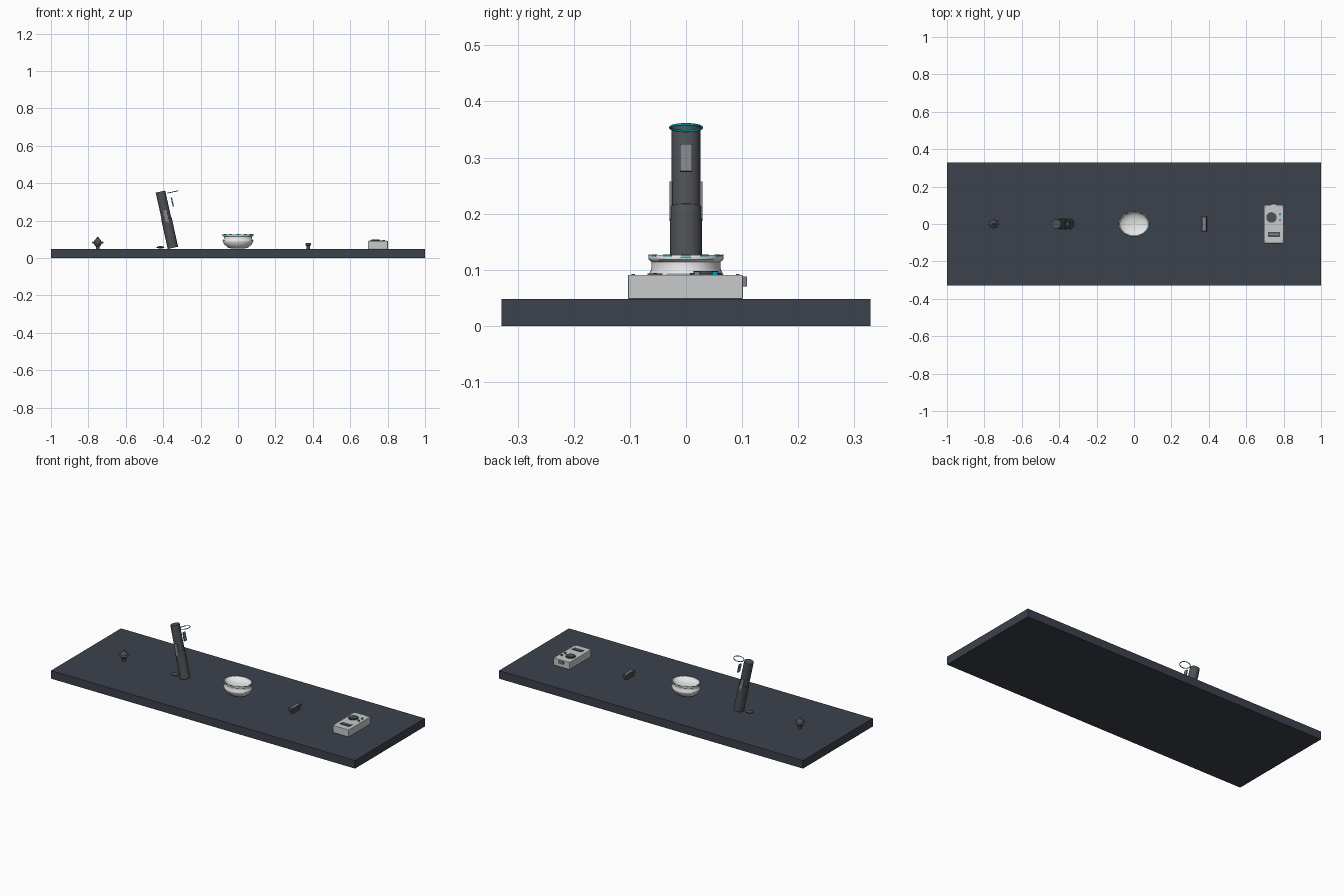
import bpy, math
from mathutils import Matrix, Vector

cube = bpy.data.objects.get("Cube")
if cube:
    bpy.data.objects.remove(cube, do_unlink=True)


def material(name, r, g, b):
    m = bpy.data.materials.new(name)
    m.use_nodes = True
    m.diffuse_color = (r, g, b, 1)
    m.node_tree.nodes["Principled BSDF"].inputs["Base Color"].default_value = (r, g, b, 1)
    return m


slate = material("slate", .045, .053, .072)
charcoal = material("charcoal", .075, .08, .09)
grey = material("grey", .22, .23, .25)
silver = material("silver", .57, .59, .6)
white = material("white", .8, .8, .8)
teal = material("teal", .0, .34, .4)


def finish(name, mat, scale=(1, 1, 1), smooth=True, frame=None):
    ob = bpy.context.object
    ob.name = name
    ob.scale = scale
    ob.data.materials.append(mat)
    bpy.ops.object.transform_apply(location=False, rotation=False, scale=True)
    if smooth:
        bpy.ops.object.shade_smooth_by_angle(angle=math.radians(40))
    if frame:
        bpy.context.view_layer.update()
        ob.matrix_world = frame @ ob.matrix_world
    return ob


def box(name, loc, size, mat, bevel=0, frame=None):
    bpy.ops.mesh.primitive_cube_add(size=1, location=loc)
    ob = finish(name, mat, size, False, frame)
    if bevel:
        mod = ob.modifiers.new("Bevel", "BEVEL")
        mod.width = bevel
        mod.segments = 2
    return ob


def rod(name, loc, r, h, mat, top=None, rot=(0, 0, 0), frame=None):
    bpy.ops.mesh.primitive_cone_add(vertices=32, radius1=r, radius2=r if top is None else top,
                                    depth=h, location=loc, rotation=rot)
    return finish(name, mat, frame=frame)


def ball(name, loc, size, mat, frame=None):
    bpy.ops.mesh.primitive_uv_sphere_add(segments=32, ring_count=16, radius=1, location=loc)
    return finish(name, mat, size, frame=frame)


def ring(name, loc, r, tube, mat, scale=(1, 1, 1), frame=None):
    bpy.ops.mesh.primitive_torus_add(major_radius=r, minor_radius=tube, major_segments=48,
                                     minor_segments=10, location=loc)
    return finish(name, mat, scale, frame=frame)


def lathe(name, profile, loc, scale, mat, sides=48):
    verts, faces, n = [], [], len(profile)
    for i in range(sides):
        a = math.tau * i / sides
        verts += [(r * math.cos(a), r * math.sin(a), z) for r, z in profile]
        j = (i + 1) % sides
        faces += [(i * n + k, j * n + k, j * n + k + 1, i * n + k + 1) for k in range(n - 1)]
    me = bpy.data.meshes.new(name)
    me.from_pydata(verts, [], faces)
    ob = bpy.data.objects.new(name, me)
    bpy.context.collection.objects.link(ob)
    bpy.ops.object.select_all(action="DESELECT")
    ob.select_set(True)
    bpy.context.view_layer.objects.active = ob
    ob.location = loc
    return finish(name, mat, scale)


# Display slab
top = .048
box("display_slab", (0, 0, top / 2), (2, .657, top), slate)

# Small studded orb on the far right
orb = Vector((-.75, 0, .082))
ball("orb_core", orb, (.021, .021, .023), charcoal)
ring("orb_belt", orb, .022, .003, grey)
rod("orb_cap", orb + Vector((0, 0, .024)), .01, .012, charcoal, top=.004)
rod("orb_foot", (-.75, 0, .054), .01, .012, charcoal)
for i in range(8):
    a = math.tau * i / 8
    ball("orb_stud", orb + Vector((.025 * math.cos(a), .025 * math.sin(a), 0)),
         (.005, .005, .005), grey)

# Leaning cylinder, built upright in its own tilted frame
lean = Matrix.Translation((-.348, 0, .054)) @ Matrix.Rotation(math.radians(-12.5), 4, "Y")
rod("lower_tube", (0, 0, .08), .0285, .16, charcoal, frame=lean)
rod("upper_tube", (0, 0, .233), .026, .15, charcoal, frame=lean)
ring("tube_collar", (0, 0, .16), .0265, .002, charcoal, frame=lean)
for side in (-1, 1):
    box("side_grip", (0, side * .027, .172), (.02, .005, .068), grey, .001, lean)
box("clip_plate", (.05, 0, .24), (.007, .022, .05), grey, .001, lean)
ring("halo_ring", (.065, 0, .292), .028, .0022, teal, frame=lean)
ball("toe_pad", (-.415, 0, .057), (.022, .017, .006), charcoal)

# Oval bowl
bowl = [(0, .05), (.035, .05), (.055, .056), (.073, .072), (.081, .086), (.082, .092),
        (.078, .098), (.076, .102), (.076, .114), (.082, .118), (.083, .122), (.081, .126),
        (.077, .126), (.072, .12), (.058, .112), (.035, .106), (0, .104)]
lathe("oval_bowl", bowl, (0, 0, 0), (1, .81, 1), white)
for i in range(12):
    a = math.tau * i / 12
    mark = box("rim_mark", (.08 * math.cos(a), .065 * math.sin(a), .1255), (.004, .018, .003), teal)
    mark.rotation_euler.z = math.atan2(.065 * math.sin(a) / .65, .08 * math.cos(a))

# Small narrow bar
box("bar_base", (.375, 0, .058), (.02, .07, .02), charcoal, .003)
box("bar_body", (.375, 0, .072), (.029, .088, .014), charcoal, .004)
box("bar_inlay", (.375, 0, .0795), (.014, .066, .002), grey)

# Control box with dial, slot, buttons and rear plug
box("control_case", (.748, -.001, .0695), (.106, .205, .043), silver, .002)
rod("dial_base", (.735, .035, .0925), .028, .004, charcoal)
rod("dial", (.735, .035, .095), .022, .005, charcoal)
box("slot", (.749, -.055, .0915), (.064, .027, .003), charcoal)
box("slot_slat", (.749, -.055, .0935), (.052, .006, .002), grey)
for y, mat in ((.052, teal), (.02, grey)):
    rod("button", (.781, y, .0935), .006, .006, mat)
for x in (.704, .792):
    for y in (-.094, .092):
        rod("case_screw", (x, y, .0915), .003, .002, grey)
box("rear_plug", (.748, .1045, .079), (.03, .009, .018), grey, .001)
